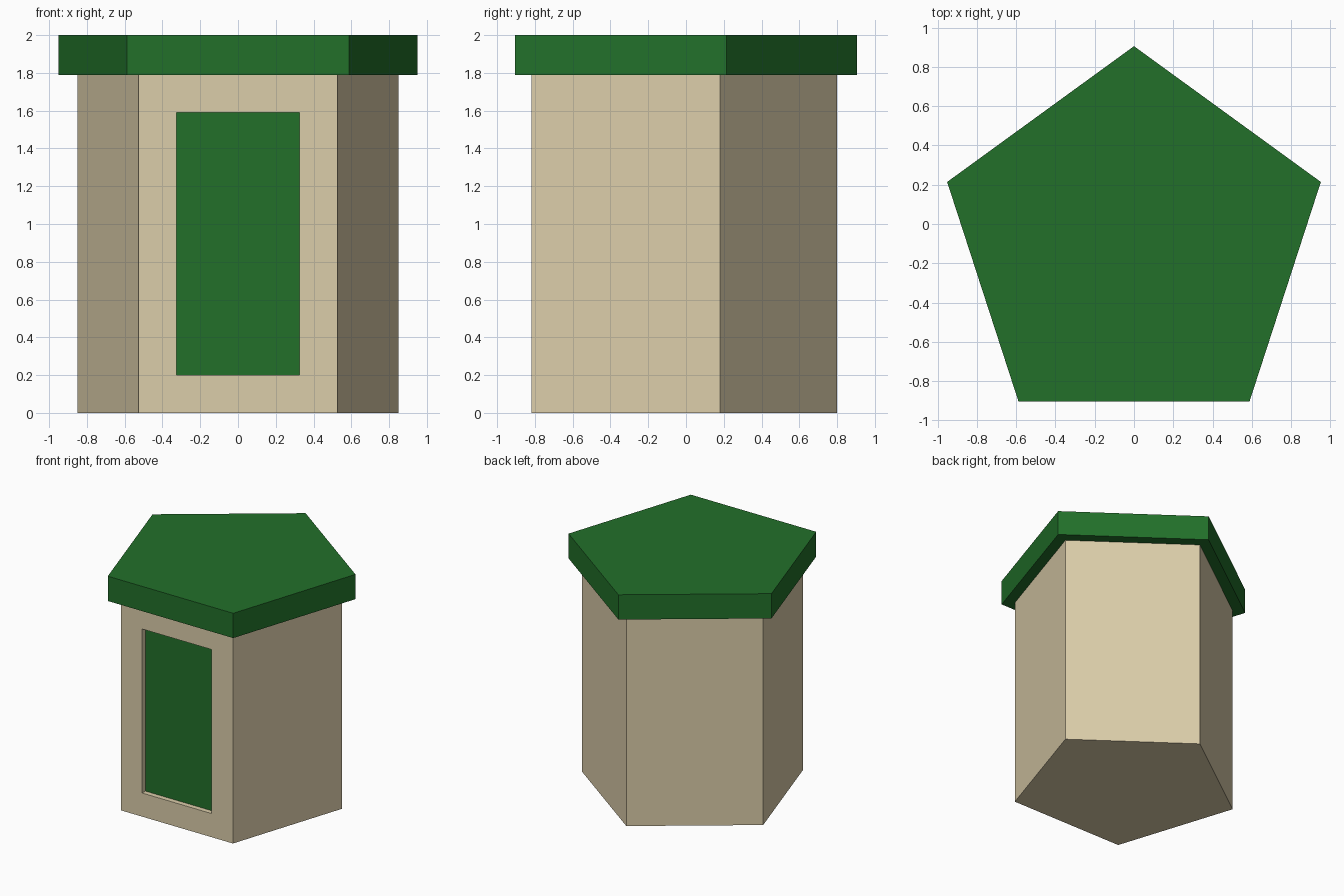
import bpy
import bmesh
from math import cos, sin, radians

if "Cube" in bpy.data.objects:
    bpy.data.objects.remove(bpy.data.objects["Cube"])

CENTRE_Y = -0.095  # centres the pentagon's bounds on y = 0


def material(name, color):
    mat = bpy.data.materials.new(name)
    mat.diffuse_color = color
    mat.use_nodes = True
    mat.node_tree.nodes["Principled BSDF"].inputs["Base Color"].default_value = mat.diffuse_color
    return mat


def pentagon_prism(bm, radius, z0, z1):
    """Upright five-sided prism with a flat side facing -y."""
    angles = [radians(90 + 72 * i) for i in range(5)]
    base = bm.faces.new([bm.verts.new((radius * cos(a), CENTRE_Y + radius * sin(a), z0))
                         for a in angles])
    top = bmesh.ops.extrude_face_region(bm, geom=[base], use_keep_orig=True)
    verts = [g for g in top["geom"] if isinstance(g, bmesh.types.BMVert)]
    bmesh.ops.translate(bm, verts=verts, vec=(0, 0, z1 - z0))
    bmesh.ops.recalc_face_normals(bm, faces=bm.faces)


def finish(bm, name, mats):
    mesh = bpy.data.meshes.new(name)
    bm.to_mesh(mesh)
    bm.free()
    for mat in mats:
        mesh.materials.append(mat)
    bpy.context.collection.objects.link(bpy.data.objects.new(name, mesh))


cream = material("cream", (0.71, 0.61, 0.40, 1))
green = material("green", (0.016, 0.163, 0.023, 1))

# Walls, with the front face inset and pushed in to form the door
bm = bmesh.new()
pentagon_prism(bm, 0.894, 0.0, 1.79)
front = min(bm.faces, key=lambda f: f.normal.y)
bmesh.ops.inset_individual(bm, faces=[front], thickness=0.2, use_even_offset=True)
door = bmesh.ops.extrude_discrete_faces(bm, faces=[front])["faces"][0]
bmesh.ops.translate(bm, verts=door.verts, vec=(0, 0.043, 0))
door.material_index = 1
finish(bm, "walls_and_door", [cream, green])

# Overhanging roof slab
bm = bmesh.new()
pentagon_prism(bm, 1.0, 1.79, 2.0)
finish(bm, "roof", [green])
